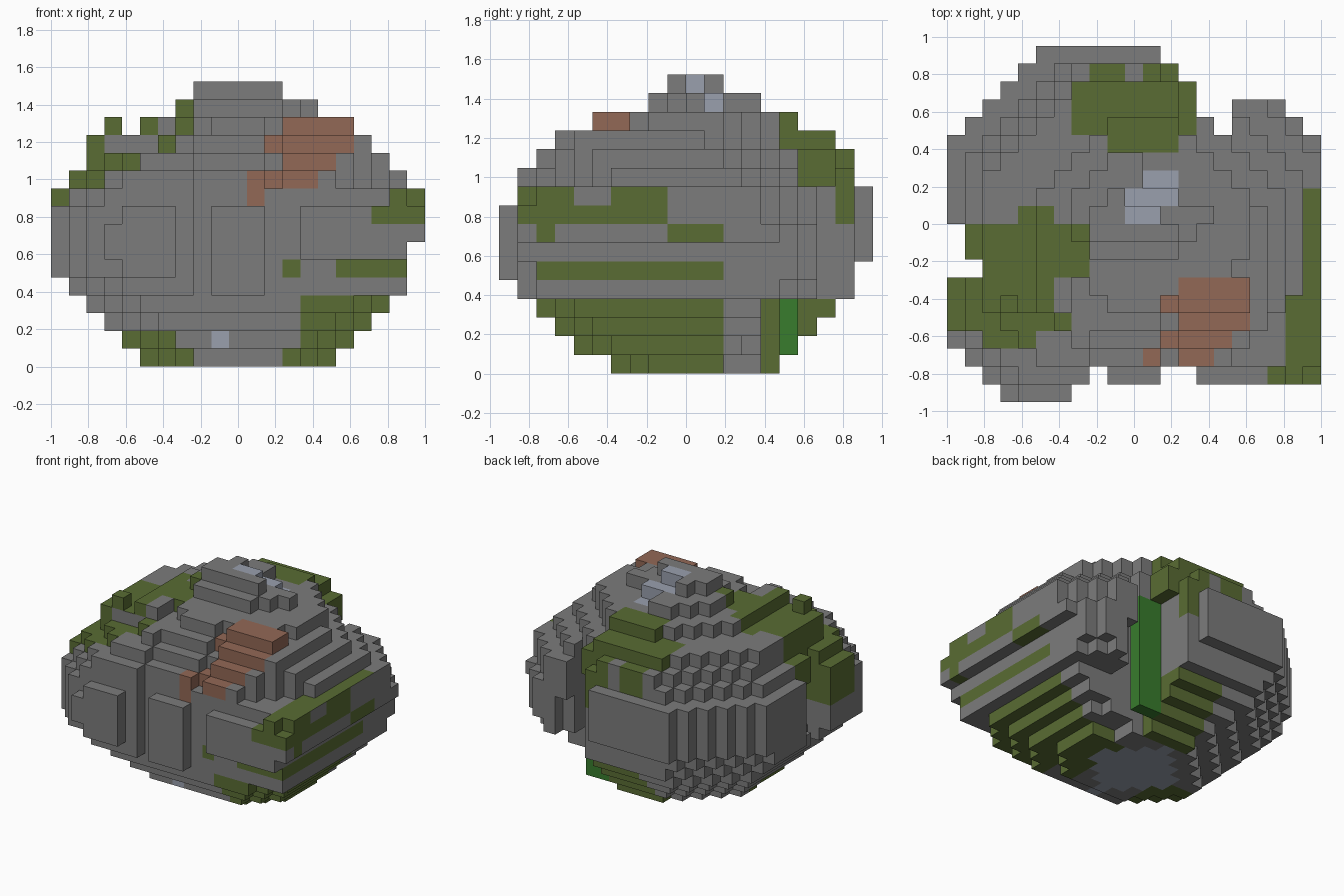
import bpy
import bmesh
from mathutils import Vector

cube = bpy.data.objects.get("Cube")
if cube:
    bpy.data.objects.remove(cube, do_unlink=True)

CELL = 2 / 21


def make_material(name, colour):
    mat = bpy.data.materials.new(name)
    mat.use_nodes = True
    rgba = (*colour, 1.0)
    mat.diffuse_color = rgba
    mat.node_tree.nodes["Principled BSDF"].inputs["Base Color"].default_value = rgba
    return mat


STONE, MOSS, RUST, CLAY = range(4)
rock_materials = [
    make_material("grey stone", (0.2, 0.2, 0.2)),
    make_material("olive moss", (0.1, 0.15, 0.033)),
    make_material("rusty stone", (0.29, 0.138, 0.092)),
    make_material("pale clay", (0.32, 0.35, 0.42)),
]
vine_material = make_material("green vine", (0.04, 0.2, 0.026))


def box(i0, i1, j0, j1, k0, k1):
    """All grid cells inside a box."""
    return {(i, j, k) for i in range(i0, i1) for j in range(j0, j1) for k in range(k0, k1)}


def slab(k, x0, x1, y0, y1, cuts):
    """One layer: a rectangle with stepped corners."""
    front_left, front_right, back_left, back_right = cuts
    cells = set()
    for i, j, _ in box(x0, x1, y0, y1, k, k + 1):
        left, right, front, back = i - x0, x1 - 1 - i, j - y0, y1 - 1 - j
        if (left + front >= front_left and right + front >= front_right
                and left + back >= back_left and right + back >= back_right):
            cells.add((i, j, k))
    return cells


def build_cells(name, cells, materials, rule):
    """Mesh of the exposed cell faces, coloured by a rule."""
    bm = bmesh.new()
    verts = {}

    def vert(corner):
        key = tuple(round(c) for c in corner)
        if key not in verts:
            i, j, k = key
            verts[key] = bm.verts.new((i * CELL - 1, (j - 10) * CELL, k * CELL))
        return verts[key]

    for cell in sorted(cells):
        for axis in range(3):
            for sign in (-1, 1):
                normal = Vector((0, 0, 0))
                normal[axis] = sign
                neighbour = tuple(int(c + n) for c, n in zip(cell, normal))
                if neighbour in cells:
                    continue
                u, w = Vector((0, 0, 0)), Vector((0, 0, 0))
                u[(axis + 1) % 3] = 1
                w[(axis + 2) % 3] = 1
                base = Vector(cell) + (normal if sign > 0 else Vector((0, 0, 0)))
                ring = [base, base + u, base + u + w, base + w]
                if sign < 0:
                    ring.reverse()
                face = bm.faces.new([vert(c) for c in ring])
                face.material_index = rule(*cell, normal)
    mesh = bpy.data.meshes.new(name)
    bm.to_mesh(mesh)
    bm.free()
    for mat in materials:
        mesh.materials.append(mat)
    obj = bpy.data.objects.new(name, mesh)
    bpy.context.collection.objects.link(obj)


# Stacked layers of the boulder, bottom to top
base_cut = (3, 2, 4, 3)
layers = [
    (5, 16, 6, 15, base_cut), (4, 17, 4, 16, base_cut),
    (3, 18, 3, 17, base_cut), (2, 19, 2, 18, base_cut),
    (1, 20, 1, 19, (3, 1, 5, 4)), (0, 20, 0, 19, (3, 1, 5, 3)),
    (0, 20, 0, 20, (3, 1, 5, 4)), (0, 21, 0, 20, (3, 1, 5, 5)),
    (0, 21, 0, 20, (3, 1, 5, 6)), (0, 21, 1, 20, (3, 1, 5, 6)),
    (1, 20, 1, 19, (3, 5, 5, 6)), (2, 19, 2, 19, (3, 3, 5, 7)),
    (2, 18, 3, 18, (5, 1, 5, 7)), (5, 17, 5, 16, (4, 3, 4, 4)),
    (7, 15, 8, 14, (1, 2, 2, 2)), (8, 13, 9, 12, (0, 0, 1, 0)),
]
rock = set()
for k, (x0, x1, y0, y1, cuts) in enumerate(layers):
    rock |= slab(k, x0, x1, y0, y1, cuts)

# Raised lumps: rusty ledge, moss tufts, back moss
rock |= box(13, 17, 5, 7, 13, 14) | box(13, 17, 4, 6, 12, 13)
rock |= box(3, 4, 5, 6, 13, 14) | box(5, 7, 5, 10, 13, 14) | box(2, 5, 5, 9, 12, 13)
rock |= box(8, 13, 15, 18, 12, 13) | box(7, 14, 14, 18, 10, 12)

# Grooves through the full height that split the outline into lobes
for i0, i1, j0, j1 in [
    (7, 21, 0, 1), (8, 9, 0, 2), (12, 14, 0, 2),
    (0, 1, 7, 10), (0, 2, 7, 8), (14, 16, 16, 20), (15, 16, 15, 20),
    (12, 21, 19, 20), (13, 21, 18, 20), (14, 21, 17, 20),
]:
    rock -= box(i0, i1, j0, j1, 0, 16)

# Terraced front slope, with a gully beside the rusty ledge
rock -= box(8, 19, 1, 2, 9, 16)
for j in range(2, 6):
    rock -= box(8, 21, j, j + 1, 9 + j, 16) | box(12, 13, j, j + 1, 8 + j, 16)

# Undercuts: front right foot, front left block corners, summit steps
rock -= box(12, 21, 1, 2, 0, 6)
rock -= box(3, 4, 0, 1, 5, 6) | box(3, 4, 0, 1, 8, 9)
rock -= box(10, 13, 11, 12, 15, 16) | box(12, 13, 10, 11, 15, 16)
rock -= box(13, 15, 11, 14, 14, 15) | box(11, 15, 12, 14, 14, 15)

# Hollows behind the hanging vines
rock -= box(13, 16, 14, 20, 1, 10) | box(16, 17, 16, 17, 0, 7)
rock -= box(13, 19, 14, 18, 1, 4) | box(14, 16, 12, 15, 0, 1)
rock -= box(0, 3, 7, 10, 5, 9)


def is_clay(i, j, k, normal):
    summit = k >= 14 and 10 <= i < 12 and 10 <= j < 12
    summit_step = (k == 14 and i == 12 and j == 11) or (k == 13 and 11 <= i < 13 and j == 12)
    underside = normal.z < 0 and k == 0 and abs(i - 10) + abs(j - 9.5) < 4
    front_chip = k == 1 and i == 9 and j < 6
    return summit or summit_step or underside or front_chip


def is_rust(i, j, k):
    if k == 13:
        return 13 <= i < 17 and 5 <= j < 7
    if k == 12:
        return 12 <= i < 17 and 4 <= j < 6
    if k == 11:
        return 13 <= i < 16 and j == 3
    return (k == 10 and 12 <= i < 15 and j in (2, 3)) or (k in (9, 10) and i == 11 and j == 2)


def is_moss(i, j, k, normal):
    # Around the base
    if k <= 3 and i >= 13 + min(k, 1) and j < 12:
        return True
    if (k <= 3 and j >= 14 and i >= 9) or (k < 2 and i < 8 - k and j < 10):
        return True
    # Bands on the +x side
    if k == 5 and (i == 13 or i >= 16) and 2 <= j < 12:
        return True
    if i >= 18 and ((k == 8 and j < 9) or (k == 7 and (j == 2 or 9 <= j < 12))):
        return True
    if i >= 19 and k == 9 and (j < 4 or 6 <= j < 9 or (j < 12 and normal.z > 0)):
        return True
    # Cushion on the -x shoulder
    if k == 12 and normal.y < 0 and 3 <= i < 6:
        return False
    if k >= 7 and ((j == 3 and 2 <= i < 5) or (j == 4 and i < 7) or (j in (5, 6) and i < 6)
                   or (7 <= j <= 9 and i < 8) or (j == 10 and i in (4, 5))):
        return True
    # Cushion on the back, with one hanging tuft
    if j == 18:
        return (k >= 10 and i in (8, 9, 11, 12)) or (k >= 8 and i == 12)
    return k >= 10 and ((15 <= j < 18 and 7 <= i <= 13) or (j == 14 and 9 <= i <= 12))


def rock_colour(i, j, k, normal):
    if is_clay(i, j, k, normal):
        return CLAY
    if is_rust(i, j, k):
        return RUST
    return MOSS if is_moss(i, j, k, normal) else STONE


build_cells("boulder", rock, rock_materials, rock_colour)

# Vines hanging in the hollows
vines = {
    "back_vine_outer": box(13, 15, 15, 16, 1, 10),
    "back_vine_inner": box(12, 13, 16, 17, 2, 10),
    "side_vine": box(2, 3, 8, 9, 5, 9),
}
for name, cells in vines.items():
    rock -= cells
    build_cells(name, cells, [vine_material], lambda i, j, k, normal: 0)
